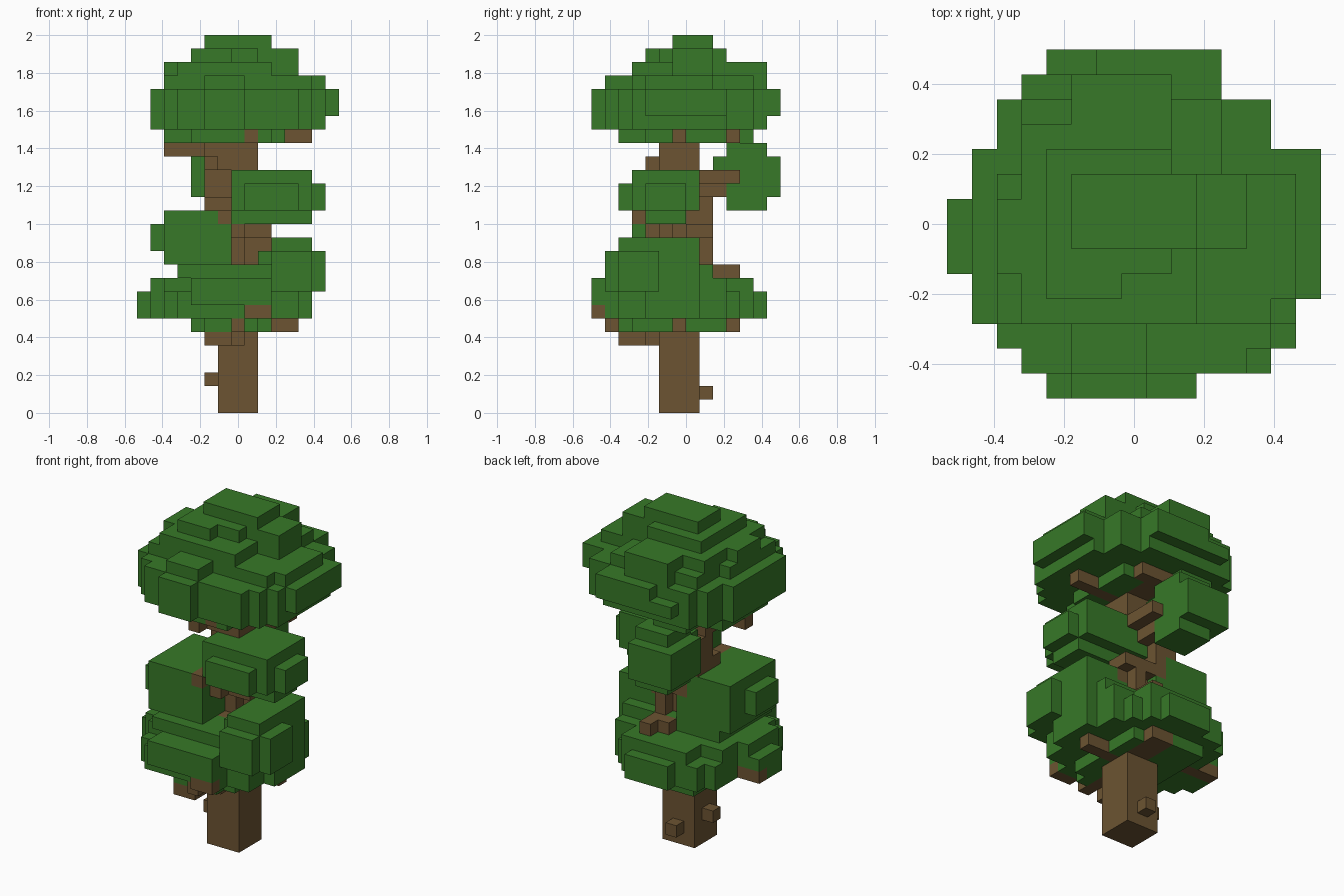
import bpy
import bmesh
from math import radians
from mathutils import Vector
from itertools import product

cube = bpy.data.objects.get("Cube")
if cube:
    bpy.data.objects.remove(cube, do_unlink=True)

UNIT = 2 / 28
ORIGIN = Vector((7.5, 7, 0))


def make_material(name, colour):
    material = bpy.data.materials.new(name)
    material.use_nodes = True
    material.diffuse_color = colour
    shader = material.node_tree.nodes["Principled BSDF"]
    shader.inputs["Base Color"].default_value = colour
    shader.inputs["Roughness"].default_value = 0.9
    return material


bark = make_material("bark_brown", (0.15, 0.088, 0.032, 1))
leaf = make_material("leaf_green", (0.038, 0.19, 0.021, 1))


def fill(boxes):
    """Turn boxes (x0, x1, y0, y1, z0, z1) into a set of block cells."""
    cells = set()
    for x0, x1, y0, y1, z0, z1 in boxes:
        cells.update(product(range(x0, x1), range(y0, y1), range(z0, z1)))
    return cells


# Trunk with its bends and two bark nubs
trunk = fill([
    (6, 9, 5, 8, 0, 11), (7, 8, 6, 8, 10, 13), (8, 9, 7, 9, 10, 13),
    (9, 10, 7, 8, 12, 13),
    (7, 8, 4, 9, 13, 14), (8, 10, 5, 6, 13, 14), (8, 10, 7, 9, 13, 14),
    (6, 7, 6, 9, 13, 15), (5, 7, 7, 9, 15, 18), (5, 9, 5, 8, 18, 21),
    (5, 6, 6, 7, 2, 3), (7, 8, 8, 9, 1, 2),
])

# Branches below and between the leaf clumps
branches = fill([
    (5, 7, 2, 4, 5, 6), (6, 8, 4, 5, 5, 6),
    (7, 8, 1, 5, 6, 7), (8, 10, 0, 1, 7, 8),
    (9, 12, 6, 7, 6, 7), (7, 9, 8, 11, 6, 7), (0, 6, 7, 8, 7, 8),
    (7, 9, 9, 10, 10, 11), (8, 9, 10, 11, 10, 11),
    (6, 7, 3, 5, 14, 15), (5, 7, 6, 7, 15, 16),
    (6, 8, 8, 10, 16, 17), (6, 9, 8, 11, 17, 18),
    (2, 6, 6, 7, 19, 20), (5, 6, 4, 6, 18, 19),
    (9, 13, 6, 7, 20, 21), (8, 9, 2, 6, 20, 21),
    (7, 9, 8, 11, 20, 21), (9, 10, 10, 11, 20, 21),
])

# Crown, from its underside to its top
crown = fill([
    (2, 11, 4, 10, 20, 21), (4, 10, 2, 4, 20, 21), (4, 7, 10, 12, 20, 21),
    (3, 12, 1, 12, 21, 24), (3, 11, 12, 13, 21, 24),
    (2, 13, 2, 12, 21, 24), (1, 14, 3, 10, 21, 24),
    (5, 8, 0, 1, 21, 24), (14, 15, 4, 10, 22, 24),
    (6, 11, 13, 14, 22, 24), (4, 6, 13, 14, 22, 23),
    (2, 13, 3, 9, 24, 25), (3, 11, 9, 12, 24, 25),
    (5, 8, 1, 3, 24, 25), (5, 9, 12, 13, 24, 25), (13, 14, 4, 9, 24, 25),
    (3, 10, 3, 9, 25, 26), (9, 12, 6, 9, 25, 27), (3, 9, 9, 11, 25, 26),
    (2, 3, 5, 8, 25, 26), (5, 9, 11, 13, 25, 26),
    (4, 9, 5, 10, 26, 27), (4, 7, 4, 5, 26, 27), (5, 10, 6, 9, 27, 28),
])

# Clumps at middle height
back_clump = fill([
    (4, 8, 10, 14, 16, 19), (5, 8, 10, 13, 15, 20), (5, 8, 9, 10, 18, 19),
])
right_clump = fill([
    (7, 13, 4, 7, 14, 15), (7, 13, 3, 8, 15, 18),
    (8, 12, 2, 7, 15, 17), (8, 14, 4, 7, 15, 17),
])
left_clump = fill([(2, 7, 3, 9, 11, 15), (1, 2, 4, 7, 12, 14)])

# Wide lower leaves with a raised front corner
lower_leaves = fill([
    (4, 10, 3, 10, 6, 7), (5, 9, 2, 3, 6, 7), (4, 7, 10, 11, 6, 7),
    (0, 12, 5, 8, 7, 9), (1, 13, 4, 8, 7, 10), (2, 12, 2, 10, 7, 9),
    (2, 11, 3, 11, 7, 9), (3, 10, 1, 12, 7, 9), (5, 9, 12, 13, 7, 9),
    (4, 10, 0, 1, 8, 10), (2, 12, 3, 10, 9, 10), (4, 10, 1, 12, 9, 10),
    (3, 12, 2, 9, 10, 11), (9, 10, 3, 8, 11, 12),
    (10, 13, 1, 8, 9, 12), (13, 14, 2, 5, 9, 12), (10, 13, 2, 8, 12, 13),
])

parts = {
    "trunk": (trunk, bark),
    "branches": (branches, bark),
    "crown_leaves": (crown, leaf),
    "back_leaf_clump": (back_clump, leaf),
    "right_leaf_clump": (right_clump, leaf),
    "left_leaf_clump": (left_clump, leaf),
    "lower_leaves": (lower_leaves, leaf),
}

# Each cell belongs to the first part that claims it
solid = set()
for cells, _ in parts.values():
    cells -= solid
    solid |= cells


def build_blocks(name, cells, material):
    """Build only the outer faces, then merge the coplanar ones."""
    bm = bmesh.new()
    for cell in cells:
        for axis, side in product(range(3), (0, 1)):
            neighbour = list(cell)
            neighbour[axis] += 2 * side - 1
            if tuple(neighbour) in solid:
                continue
            u, v = (axis + 1) % 3, (axis + 2) % 3
            corners = []
            for du, dv in ((0, 0), (1, 0), (1, 1), (0, 1)):
                corner = Vector(cell)
                corner[axis] += side
                corner[u] += du
                corner[v] += dv
                corners.append(bm.verts.new((corner - ORIGIN) * UNIT))
            bm.faces.new(corners if side else corners[::-1])
    bmesh.ops.remove_doubles(bm, verts=bm.verts[:], dist=UNIT / 100)
    bmesh.ops.dissolve_limit(bm, angle_limit=radians(1),
                             verts=bm.verts[:], edges=bm.edges[:])
    mesh = bpy.data.meshes.new(name)
    bm.to_mesh(mesh)
    bm.free()
    mesh.materials.append(material)
    obj = bpy.data.objects.new(name, mesh)
    bpy.context.collection.objects.link(obj)


for part_name, (part_cells, part_material) in parts.items():
    build_blocks(part_name, part_cells, part_material)
